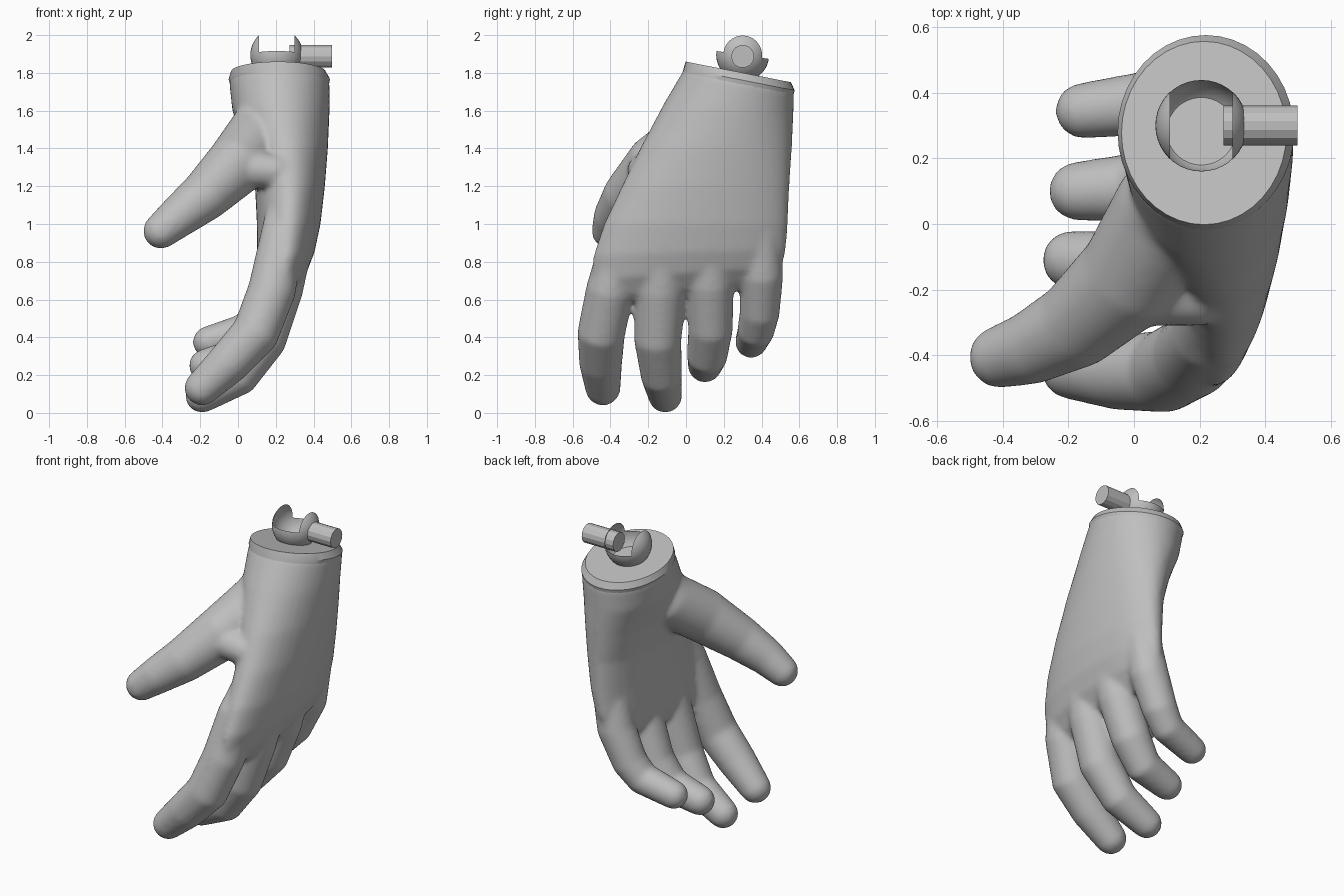
import bpy, bmesh
from math import sin, cos, pi, radians
from mathutils import Vector, Matrix

cube = bpy.data.objects.get("Cube")
if cube:
    bpy.data.objects.remove(cube, do_unlink=True)

GREY = (0.52, 0.52, 0.52, 1)
grey = bpy.data.materials.new("plain grey")
grey.use_nodes = True
grey.diffuse_color = GREY
grey.node_tree.nodes["Principled BSDF"].inputs["Base Color"].default_value = GREY

SIDES = 40
ANGLES = [2 * pi * i / SIDES for i in range(SIDES)]


def finish(name, bm, smooth=True):
    """Turn a bmesh into a named, coloured object."""
    bmesh.ops.recalc_face_normals(bm, faces=bm.faces[:])
    mesh = bpy.data.meshes.new(name)
    bm.to_mesh(mesh)
    bm.free()
    mesh.materials.append(grey)
    obj = bpy.data.objects.new(name, mesh)
    bpy.context.collection.objects.link(obj)
    if smooth:
        for other in bpy.context.selected_objects:
            other.select_set(False)
        obj.select_set(True)
        bpy.context.view_layer.objects.active = obj
        bpy.ops.object.shade_smooth_by_angle(angle=radians(30))
    return obj


def loft(bm, rings):
    """Skin a closed shell over rings of points."""
    rows = [[bm.verts.new(p) for p in ring] for ring in rings]
    for a, b in zip(rows, rows[1:]):
        for i in range(SIDES):
            j = (i + 1) % SIDES
            bm.faces.new((a[i], a[j], b[j], b[i]))
    bm.faces.new(rows[0])
    bm.faces.new(rows[-1])


def section(z, x0, x1, y0, y1, tilt):
    """Oval ring between limits, tilted along y."""
    cx, cy = (x0 + x1) / 2, (y0 + y1) / 2
    ring = []
    for a in ANGLES:
        x, y = cx + (x1 - x0) / 2 * cos(a), cy + (y1 - y0) / 2 * sin(a)
        ring.append(Vector((x, y, z + tilt * (y - cy))))
    return ring


def finger(bm, joints):
    """Tapered tube along joints (x, y, z, radius) with a rounded tip."""
    pts = [Vector(j[:3]) for j in joints]
    rings = []

    def add(centre, t, r):
        u = (Vector((0, 1, 0)) - t * t.y).normalized()
        v = t.cross(u)
        rings.append([centre + r * (cos(a) * u + sin(a) * v) for a in ANGLES])

    for i, p in enumerate(pts):
        t = Vector((0, 0, 0))
        if i > 0:
            t += (p - pts[i - 1]).normalized()
        if i < len(pts) - 1:
            t += (pts[i + 1] - p).normalized()
        t.normalize()
        add(p, t, joints[i][3])
    r = joints[-1][3]
    for k in range(1, 6):
        a = k * pi / 2 / 5.3
        add(pts[-1] + t * r * sin(a), t, r * cos(a))
    loft(bm, rings)


# Hand: palm, four curled fingers, thumb and thumb web, fused into one skin
bm = bmesh.new()
PALM = [
    (1.79, -0.025, 0.455, 0.010, 0.550, -0.19),
    (1.755, -0.047, 0.485, -0.015, 0.573, -0.19),
    (1.60, -0.03, 0.485, -0.115, 0.568, -0.12),
    (1.40, 0.04, 0.476, -0.235, 0.560, -0.04),
    (1.20, 0.09, 0.460, -0.34, 0.548, 0),
    (1.00, 0.10, 0.437, -0.435, 0.540, 0),
    (0.85, 0.10, 0.405, -0.49, 0.530, 0.03),
    (0.74, 0.105, 0.362, -0.50, 0.510, 0.07),
    (0.66, 0.13, 0.30, -0.48, 0.470, 0.10),
    (0.62, 0.17, 0.25, -0.43, 0.430, 0.10),
]
loft(bm, [section(*s) for s in PALM])

# Each finger starts deep in the palm so its knuckle swells out gradually
FINGERS = [
    # index
    [(0.27, -0.13, 1.25, 0.08), (0.23, -0.335, 0.92, 0.115), (0.18, -0.402, 0.65, 0.127),
     (0.092, -0.449, 0.42, 0.126), (-0.05, -0.452, 0.265, 0.114), (-0.19, -0.44, 0.132, 0.094)],
    # middle
    [(0.28, -0.05, 1.25, 0.09), (0.273, -0.115, 0.92, 0.13), (0.21, -0.135, 0.65, 0.133),
     (0.13, -0.15, 0.385, 0.125), (0.0, -0.13, 0.195, 0.109), (-0.19, -0.11, 0.09, 0.09)],
    # ring
    [(0.28, 0.13, 1.25, 0.09), (0.275, 0.125, 0.92, 0.127), (0.22, 0.127, 0.68, 0.126),
     (0.13, 0.13, 0.44, 0.118), (0.02, 0.112, 0.30, 0.107), (-0.17, 0.10, 0.25, 0.09)],
    # little
    [(0.28, 0.36, 1.25, 0.09), (0.265, 0.393, 0.95, 0.107), (0.22, 0.40, 0.73, 0.115),
     (0.13, 0.39, 0.53, 0.106), (0.05, 0.37, 0.435, 0.098), (-0.155, 0.345, 0.375, 0.085)],
    # thumb
    [(0.17, 0.14, 1.65, 0.12), (0.11, 0.05, 1.47, 0.17), (-0.01, -0.16, 1.31, 0.163),
     (-0.18, -0.31, 1.145, 0.134), (-0.32, -0.38, 1.035, 0.111), (-0.408, -0.405, 0.963, 0.095)],
    # web between thumb and palm
    [(-0.03, -0.20, 1.30, 0.10), (0.08, -0.21, 1.29, 0.10), (0.20, -0.22, 1.28, 0.09)],
]
for joints in FINGERS:
    finger(bm, joints)
hand = finish("hand", bm)
remesh = hand.modifiers.new("fuse", 'REMESH')
remesh.mode = 'VOXEL'
remesh.voxel_size = 0.014
remesh.use_smooth_shade = True
relax = hand.modifiers.new("relax", 'SMOOTH')
relax.factor = 0.5
relax.iterations = 12

# Wrist end: crisp bevelled stump
bm = bmesh.new()
loft(bm, [section(*s) for s in (
    (1.72, -0.036, 0.478, -0.025, 0.565, -0.19),
    (1.765, -0.050, 0.487, -0.013, 0.575, -0.196),
    (1.805, -0.038, 0.464, -0.002, 0.556, -0.196))])
finish("wrist_cap", bm)

# Joint socket: thin hollow ball with a slot cut across the top
CENTRE = Vector((0.205, 0.30, 1.895))
SLOT = 0.095
rim = Vector((0, 0.15, 1)).normalized()
bm = bmesh.new()
bmesh.ops.create_uvsphere(bm, u_segments=40, v_segments=24, radius=0.14)
for point, normal in (((SLOT, 0, 0), (1, 0, 0)), ((-SLOT, 0, 0), (1, 0, 0)), ((0, 0, 0), rim)):
    geom = bm.verts[:] + bm.edges[:] + bm.faces[:]
    bmesh.ops.bisect_plane(bm, geom=geom, plane_co=point, plane_no=normal, dist=1e-5)
gone = []
for f in bm.faces:
    c = f.calc_center_median()
    if abs(c.x) < SLOT and c.dot(rim) > 0:
        gone.append(f)
bmesh.ops.delete(bm, geom=gone, context='FACES')
bmesh.ops.translate(bm, verts=bm.verts[:], vec=CENTRE)
finish("joint_socket", bm)

# Pin: faceted peg through one side of the socket
bm = bmesh.new()
bmesh.ops.create_cone(
    bm, cap_ends=True, segments=14, radius1=0.061, radius2=0.061, depth=0.225,
    matrix=Matrix.Translation((0.385, 0.30, 1.887)) @ Matrix.Rotation(pi / 2, 4, 'Y'))
finish("joint_pin", bm, smooth=False)
